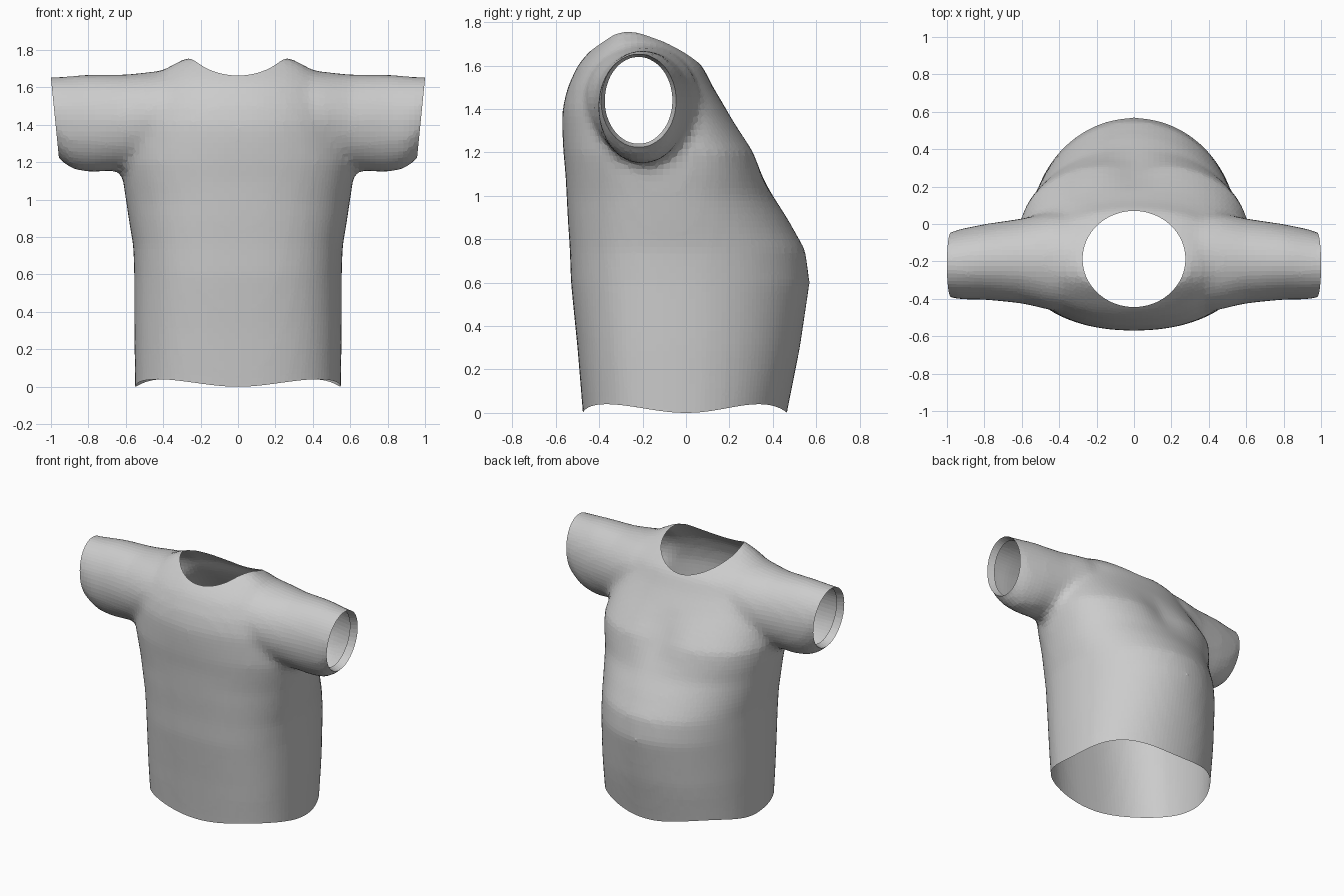
import bpy, bmesh, math
from mathutils import Vector

old = bpy.data.objects.get("Cube")
if old:
    bpy.data.objects.remove(old, do_unlink=True)

SEG = 64


def power(v, n):
    return math.copysign(abs(v) ** (2 / n), v)


def loft(bm, rings):
    """Skin a list of point rings into a closed solid."""
    loops = [[bm.verts.new(p) for p in ring] for ring in rings]
    for a, b in zip(loops, loops[1:]):
        for i in range(SEG):
            j = (i + 1) % SEG
            bm.faces.new((a[i], a[j], b[j], b[i]))
    bm.faces.new(loops[0][::-1])
    bm.faces.new(loops[-1])


def angles():
    return [2 * math.pi * i / SEG for i in range(SEG)]


def torso_ring(z, half, y0, y1, mid, n_front, n_back, dip):
    ring = []
    for a in angles():
        n = n_back if math.sin(a) > 0 else n_front
        x = half * power(math.cos(a), n)
        s = power(math.sin(a), n)
        reach = y1 - mid if s > 0 else mid - y0
        if s > 0:  # hollow between the two chest lobes
            reach -= dip * math.exp(-(x / 0.12) ** 2)
        ring.append(Vector((x, mid + reach * s, z)))
    return ring


def sleeve_ring(x, y0, y1, z0, z1, side):
    cy, cz, ry, rz = (y0 + y1) / 2, (z0 + z1) / 2, (y1 - y0) / 2, (z1 - z0) / 2
    lean = 0.1 * max(0, x - 0.6) / 0.4
    ring = []
    for a in angles():
        z = cz + rz * math.sin(a)
        ring.append(Vector((side * (x + lean * (z - cz)), cy + ry * math.cos(a), z)))
    return ring


# height, half width, front y, back y, widest y, front and back squareness, chest dip
TORSO = [
    (-0.1, .55, -.47, .45, -.04, 2.6, 2.2, 0),
    (0.0, .55, -.475, .465, -.04, 2.6, 2.2, 0),
    (0.3, .555, -.50, .525, -.04, 2.6, 2.1, 0),
    (0.6, .555, -.53, .57, -.04, 2.6, 2.0, 0),
    (0.75, .56, -.535, .55, -.05, 2.6, 2.0, 0),
    (0.9, .585, -.545, .465, -.06, 2.5, 2.0, 0),
    (1.0, .60, -.55, .40, -.08, 2.4, 2.1, 0),
    (1.1, .615, -.555, .36, -.1, 2.4, 2.3, .02),
    (1.2, .625, -.565, .325, -.14, 2.3, 2.5, .04),
    (1.3, .61, -.57, .255, -.17, 2.2, 2.5, .02),
    (1.4, .59, -.57, .185, -.18, 2.2, 2.4, 0),
    (1.5, .55, -.545, .125, -.2, 2.2, 2.3, 0),
    (1.6, .50, -.50, .075, -.2, 2.2, 2.3, 0),
    (1.66, .44, -.45, .01, -.22, 2.2, 2.3, 0),
    (1.71, .37, -.395, -.06, -.24, 2.3, 2.3, 0),
    (1.76, .28, -.34, -.18, -.26, 2.3, 2.3, 0),
]
# distance out, front y, back y, bottom and top
SLEEVE = [
    (.2, -.48, .06, 1.22, 1.72), (.45, -.46, .06, 1.20, 1.685),
    (.6, -.425, .03, 1.16, 1.67), (.8, -.405, 0, 1.145, 1.67),
    (.9, -.405, -.02, 1.16, 1.66), (.96, -.40, -.035, 1.20, 1.655),
    (1.0, -.385, -.055, 1.25, 1.655), (1.08, -.385, -.055, 1.25, 1.66),
]

# Solid torso and sleeves, fused into one smooth body
bm = bmesh.new()
loft(bm, [torso_ring(*row) for row in TORSO])
for side in (1, -1):
    loft(bm, [sleeve_ring(*row, side) for row in SLEEVE])
bmesh.ops.recalc_face_normals(bm, faces=bm.faces)
mesh = bpy.data.meshes.new("shirt")
bm.to_mesh(mesh)
bm.free()
shirt = bpy.data.objects.new("shirt", mesh)
bpy.context.collection.objects.link(shirt)

# Neck cutter: an upright oval column
NECK_Y, NECK_X, NECK_R, NECK_LOW = -.187, .275, .257, 1.3
bm = bmesh.new()
loft(bm, [[Vector((NECK_X * math.cos(a), NECK_Y + NECK_R * math.sin(a), z))
           for a in angles()] for z in (NECK_LOW, 2.0)])
bmesh.ops.recalc_face_normals(bm, faces=bm.faces)
cut_mesh = bpy.data.meshes.new("neck_cutter")
bm.to_mesh(cut_mesh)
bm.free()
cutter = bpy.data.objects.new("neck_cutter", cut_mesh)
bpy.context.collection.objects.link(cutter)
cutter.hide_render = True

remesh = shirt.modifiers.new("fuse", 'REMESH')
remesh.mode = 'VOXEL'
remesh.voxel_size = 0.03
smooth = shirt.modifiers.new("soften", 'SMOOTH')
smooth.factor = 0.5
smooth.iterations = 6
cut = shirt.modifiers.new("neck", 'BOOLEAN')
cut.operation = 'DIFFERENCE'
cut.solver = 'EXACT'
cut.object = cutter

graph = bpy.context.evaluated_depsgraph_get()
baked = bpy.data.meshes.new_from_object(shirt.evaluated_get(graph))
shirt.modifiers.clear()
shirt.data = baked
bpy.data.objects.remove(cutter, do_unlink=True)

# Open the neck, hem and cuffs so only the cloth remains
bm = bmesh.new()
bm.from_mesh(baked)


def in_neck(v):
    r = math.hypot(v.co.x / NECK_X, (v.co.y - NECK_Y) / NECK_R)
    return r < 1.004 and v.co.z > NECK_LOW - .01


walls = [f for f in bm.faces if all(in_neck(v) for v in f.verts)]
bmesh.ops.delete(bm, geom=walls, context='FACES')


def slice_off(point, normal):
    geom = bm.verts[:] + bm.edges[:] + bm.faces[:]
    bmesh.ops.bisect_plane(bm, geom=geom, plane_co=point, plane_no=normal,
                           clear_outer=True)


slice_off((0, 0, 0), (0, 0, -1))
for side in (1, -1):
    slice_off((side * .98, 0, 1.45), (side, 0, -.1))

# Cuff lips turned inwards
for side in (1, -1):
    rim = [e for e in bm.edges if e.is_boundary
           and all(v.co.x * side > .9 for v in e.verts)]
    new = bmesh.ops.extrude_edge_only(bm, edges=rim)["geom"]
    for v in [g for g in new if isinstance(g, bmesh.types.BMVert)]:
        v.co.x -= side * .05
        v.co.y = -.22 + (v.co.y + .22) * .9
        v.co.z = 1.455 + (v.co.z - 1.455) * .93

# Gentle wave along the hem
for v in bm.verts:
    if v.co.z < .2:
        a = math.atan2(v.co.y / .47, v.co.x / .55)
        v.co.z += (1 - v.co.z / .2) * .02 * (1 - math.cos(4 * a))
bm.to_mesh(baked)
bm.free()

cloth = bpy.data.materials.new("grey_cloth")
cloth.use_nodes = True
GREY = (.6, .6, .6, 1)
cloth.diffuse_color = GREY
cloth.node_tree.nodes["Principled BSDF"].inputs["Base Color"].default_value = GREY
baked.materials.clear()
baked.materials.append(cloth)
for p in baked.polygons:
    p.material_index = 0
    p.use_smooth = False
